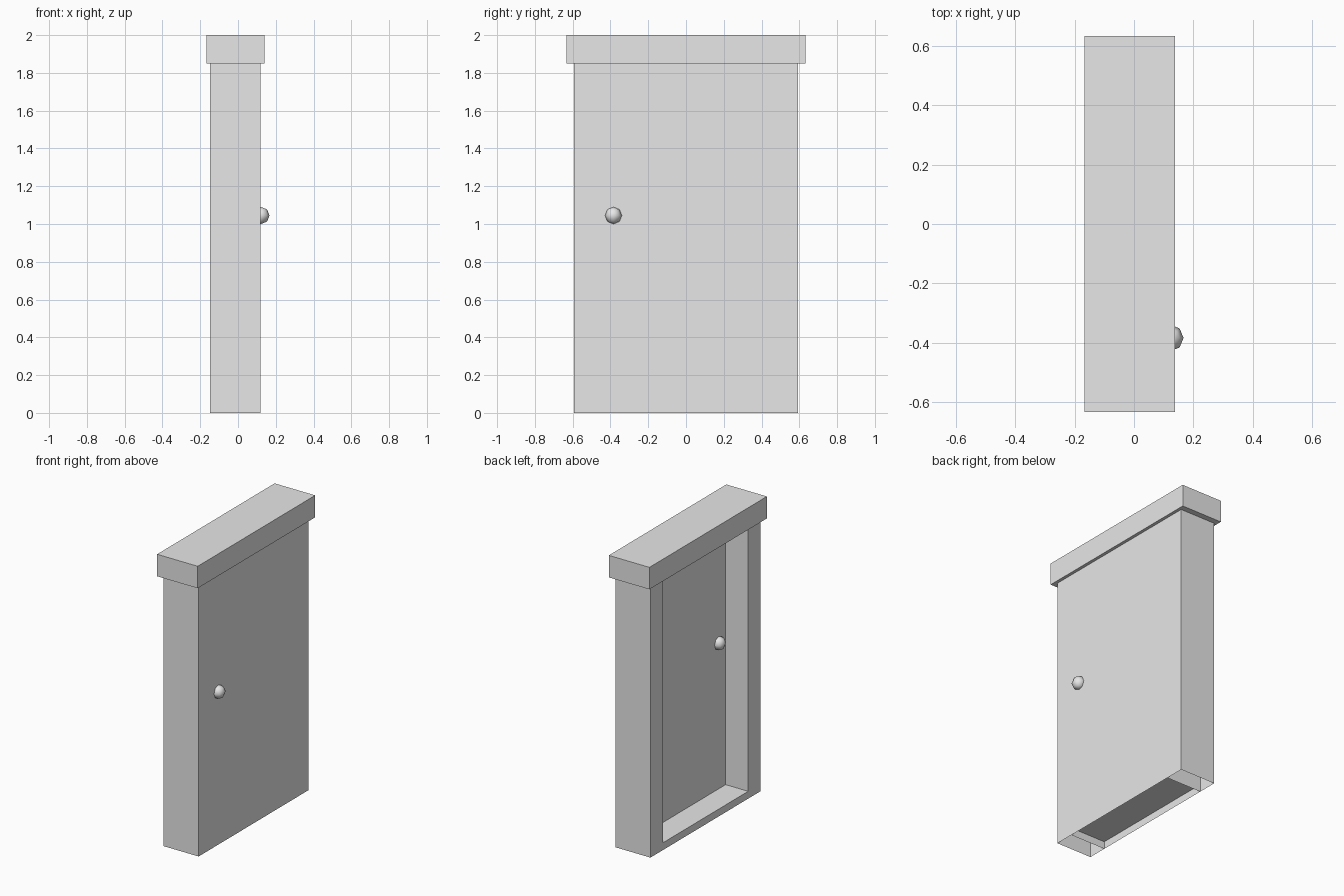
import bpy
import bmesh
from mathutils import Vector

old = bpy.data.objects.get("Cube")
if old:
    bpy.data.objects.remove(old, do_unlink=True)

GREY = (0.8, 0.8, 0.8, 1.0)
grey = bpy.data.materials.new("plain_grey")
grey.use_nodes = True
grey.diffuse_color = GREY
grey.node_tree.nodes["Principled BSDF"].inputs["Base Color"].default_value = GREY

# Main dimensions
BACK, FRONT = -0.147, 0.118      # frame depth along x
HALF_W, OPENING = 0.593, 0.46    # half widths along y
PANEL_BACK = 0.023
SILL_TOP, FRAME_TOP = 0.05, 1.85


def add_object(name, bm):
    mesh = bpy.data.meshes.new(name)
    bm.to_mesh(mesh)
    bm.free()
    mesh.materials.append(grey)
    obj = bpy.data.objects.new(name, mesh)
    bpy.context.collection.objects.link(obj)
    return obj


def add_box(name, low, high, open_sides=()):
    """Box between two corners; faces pointing along open_sides are left out."""
    low, high = Vector(low), Vector(high)
    bm = bmesh.new()
    bmesh.ops.create_cube(bm, size=1)
    bm.normal_update()
    gone = [f for f in bm.faces
            if any(f.normal.dot(Vector(d)) > 0.9 for d in open_sides)]
    bmesh.ops.delete(bm, geom=gone, context='FACES')
    bmesh.ops.scale(bm, vec=high - low, verts=bm.verts)
    bmesh.ops.translate(bm, vec=(low + high) / 2, verts=bm.verts)
    return add_object(name, bm)


def add_knob(name, x):
    bm = bmesh.new()
    bmesh.ops.create_uvsphere(bm, u_segments=8, v_segments=4, radius=0.045)
    bmesh.ops.translate(bm, vec=(x, -0.384, 1.045), verts=bm.verts)
    for f in bm.faces:
        f.smooth = True
    return add_object(name, bm)


DOWN, UP = (0, 0, -1), (0, 0, 1)
ENDS = [(0, 1, 0), (0, -1, 0)]

# Hollow posts, open underneath
add_box("near_post", (BACK, -HALF_W, 0), (FRONT, -OPENING, FRAME_TOP), [DOWN])
add_box("far_post", (BACK, OPENING, 0), (FRONT, HALF_W, FRAME_TOP), [DOWN])

# Hollow sill between the posts
add_box("sill", (BACK, -OPENING, 0), (FRONT, OPENING, SILL_TOP), [DOWN] + ENDS)

# Door panel, flush with one side of the frame and recessed on the other
add_box("door_panel", (PANEL_BACK, -OPENING, SILL_TOP),
        (FRONT, OPENING, FRAME_TOP), [DOWN, UP] + ENDS)

# Overhanging lintel
add_box("lintel", (-0.167, -0.633, FRAME_TOP), (0.139, 0.633, 2.0))

# Knobs on both sides of the panel
add_knob("outer_knob", 0.122)
add_knob("inner_knob", PANEL_BACK - 0.003)
